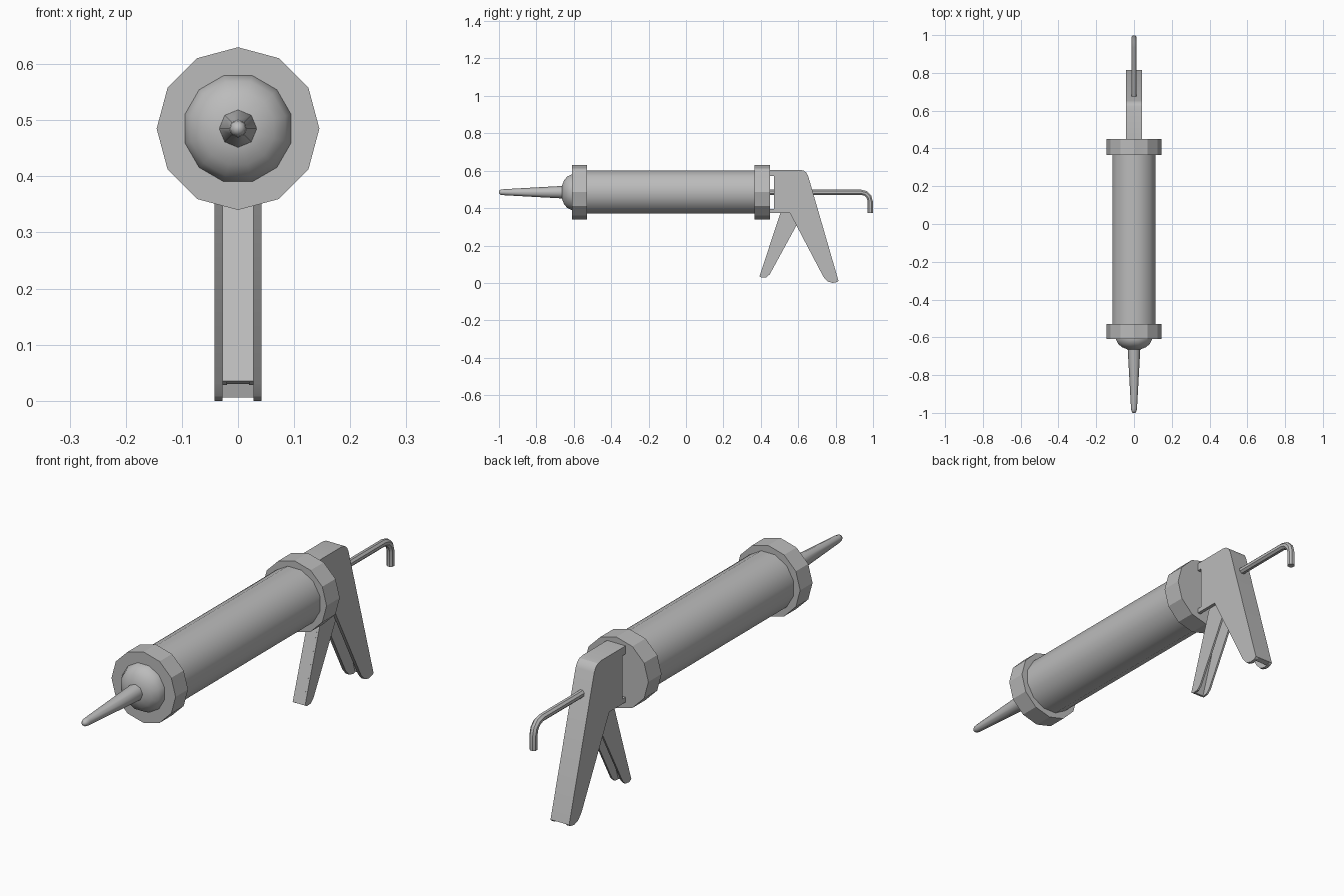
import bpy, bmesh, math
from mathutils import Matrix

if "Cube" in bpy.data.objects:
    bpy.data.objects.remove(bpy.data.objects["Cube"])

grey = bpy.data.materials.new("plain_grey")
grey.use_nodes = True
grey.diffuse_color = (0.5, 0.5, 0.5, 1)
grey.node_tree.nodes["Principled BSDF"].inputs["Base Color"].default_value = (0.5, 0.5, 0.5, 1)

AXIS = 0.485  # height of the barrel axis


def finish(name, bm, smooth_angle=0):
    """Turn a bmesh into an object, smoothing edges below the given angle."""
    bmesh.ops.recalc_face_normals(bm, faces=bm.faces[:])
    for f in bm.faces:
        f.smooth = smooth_angle > 0
    for e in bm.edges:
        e.smooth = e.calc_face_angle(0) < math.radians(smooth_angle)
    mesh = bpy.data.meshes.new(name)
    bm.to_mesh(mesh)
    bm.free()
    mesh.materials.append(grey)
    obj = bpy.data.objects.new(name, mesh)
    bpy.context.collection.objects.link(obj)
    return obj


def lathe(name, profile, sides, turn=0, smooth_angle=0):
    """Revolve (radius, y) points about the barrel axis and cap the ends."""
    bm = bmesh.new()
    rings = []
    for r, y in profile:
        ring = []
        for i in range(sides):
            a = 2 * math.pi * (i + turn) / sides
            ring.append(bm.verts.new((r * math.cos(a), y, AXIS + r * math.sin(a))))
        rings.append(ring)
    for a, b in zip(rings, rings[1:]):
        for i in range(sides):
            j = (i + 1) % sides
            bm.faces.new((a[i], a[j], b[j], b[i]))
    bm.faces.new(rings[0])
    bm.faces.new(rings[-1])
    return finish(name, bm, smooth_angle)


def plate(name, outline, x0, x1, smooth_angle=0):
    """Extrude a (y, z) outline from x0 to x1."""
    bm = bmesh.new()
    face = bm.faces.new([bm.verts.new((x0, y, z)) for y, z in outline])
    ext = bmesh.ops.extrude_face_region(bm, geom=[face])
    verts = [v for v in ext["geom"] if isinstance(v, bmesh.types.BMVert)]
    bmesh.ops.translate(bm, verts=verts, vec=(x1 - x0, 0, 0))
    return finish(name, bm, smooth_angle)


# Barrel, end collars and nozzle
lathe("barrel", [(0.119, -0.58), (0.119, 0.4)], 12, 0.5, 40)
lathe("front_collar", [(0.145, -0.61), (0.145, -0.53)], 12)
lathe("rear_collar", [(0.145, 0.365), (0.145, 0.45)], 12)
lathe("nose_dome", [(0.098, -0.6), (0.098, -0.612), (0.087, -0.635),
                    (0.066, -0.652), (0.035, -0.664)], 12, 0.5, 50)
lathe("nozzle", [(0.035, -0.65), (0.033, -0.668), (0.016, -0.975),
                 (0.014, -0.99), (0.007, -1.0)], 8, 0, 60)

# Handle: two side plates joined by a bent spine
back = [(0.45, 0.605), (0.607, 0.605), (0.628, 0.601), (0.643, 0.59),
        (0.653, 0.572), (0.815, 0.012)]
side = back + [(0.808, 0.005), (0.783, 0.0), (0.757, 0.008), (0.735, 0.032),
               (0.555, 0.375), (0.45, 0.375), (0.45, 0.395), (0.47, 0.395),
               (0.47, 0.572), (0.45, 0.572)]
for label, s in (("left", 1), ("right", -1)):
    plate(label + "_handle_side", side, s * 0.028, s * 0.042, 25)
spine = back + [(0.795, 0.006), (0.633, 0.568), (0.615, 0.585), (0.45, 0.585)]
plate("handle_spine", spine, -0.028, 0.028, 25)

# Trigger: a channel open to the back
trigger = [(0.505, 0.375), (0.393, 0.035), (0.405, 0.028), (0.43, 0.03),
           (0.448, 0.046), (0.6, 0.325), (0.6, 0.4), (0.513, 0.4)]
for label, s in (("left", 1), ("right", -1)):
    plate(label + "_trigger_side", trigger, s * 0.02, s * 0.028, 25)
front = [(0.513, 0.4), (0.393, 0.035), (0.409, 0.03), (0.531, 0.4)]
plate("trigger_front", front, -0.02, 0.02)

# Plunger rod with a hooked end
path = [(0.44, AXIS), (0.935, AXIS)]
for i in range(1, 4):
    a = math.pi / 2 * i / 3
    path.append((0.935 + 0.05 * math.sin(a), AXIS - 0.05 * (1 - math.cos(a))))
path.append((0.985, 0.375))
bm = bmesh.new()
rings = []
for i, (y, z) in enumerate(path):
    bend = math.pi / 2 * min(max(i - 1, 0), 3) / 3
    ring = []
    for k in range(8):
        a = 2 * math.pi * (k + 0.5) / 8
        r = 0.0152
        off = r * math.sin(a)
        ring.append(bm.verts.new((r * math.cos(a), y + off * math.sin(bend),
                                  z + off * math.cos(bend))))
    rings.append(ring)
for a, b in zip(rings, rings[1:]):
    for k in range(8):
        bm.faces.new((a[k], a[(k + 1) % 8], b[(k + 1) % 8], b[k]))
bm.faces.new(rings[0])
bm.faces.new(rings[-1])
finish("plunger_rod", bm, 40)
